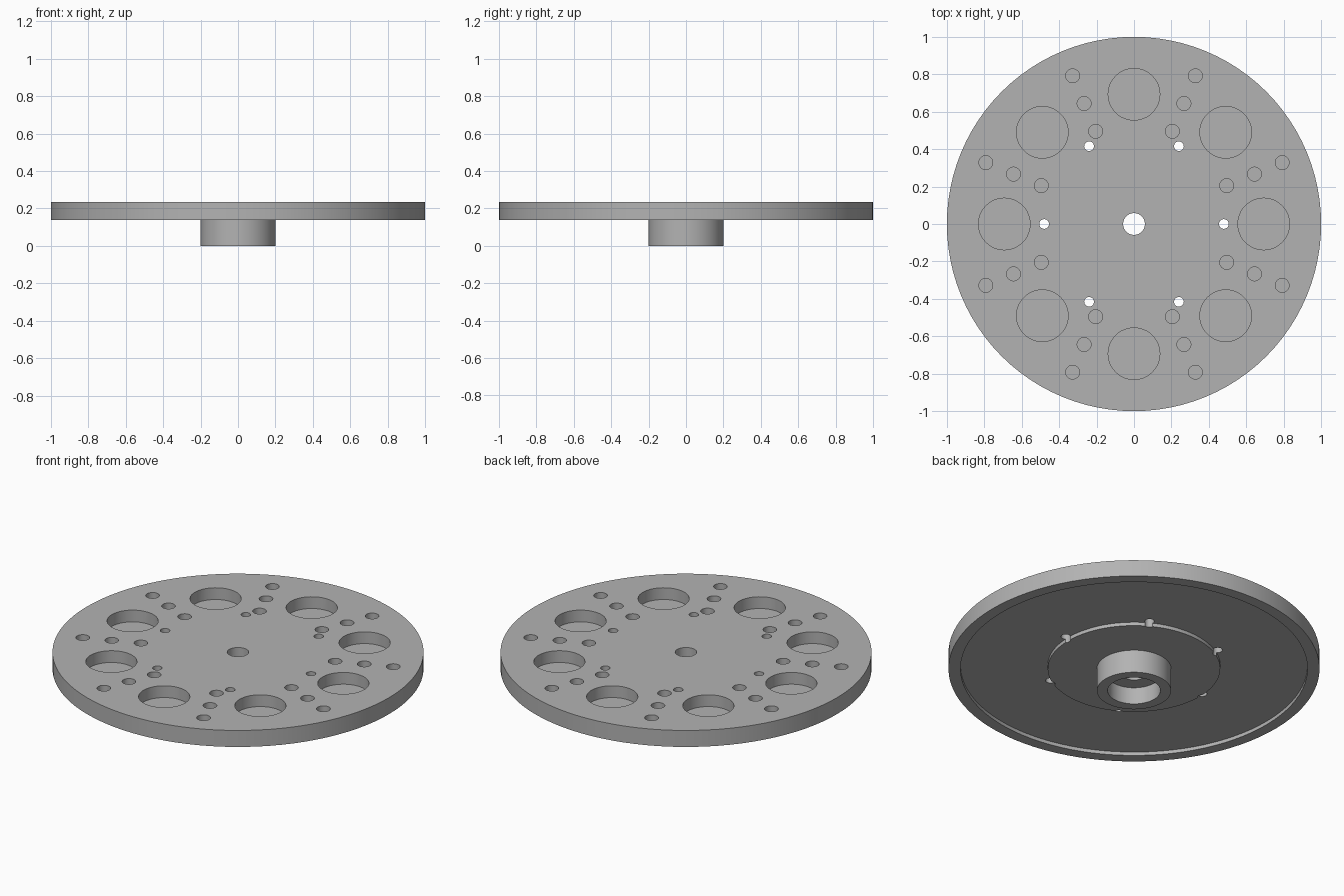
import bpy, bmesh, math
from mathutils import Matrix, Vector

cube = bpy.data.objects.get("Cube")
if cube:
    bpy.data.objects.remove(cube, do_unlink=True)

TOP, UNDER = 0.235, 0.137      # faces of the disc
GROOVE = UNDER + 0.021         # roof of the ring recess underneath
POCKET = TOP - 0.07            # floor of the blind pockets
BORE_STEP = 0.10               # roof of the hub's counterbore

grey = bpy.data.materials.new("satin_grey")
grey.use_nodes = True
colour = (0.45, 0.45, 0.45, 1)
grey.diffuse_color = colour
grey.node_tree.nodes["Principled BSDF"].inputs["Base Color"].default_value = colour


def make_object(name, bm):
    bmesh.ops.recalc_face_normals(bm, faces=bm.faces[:])
    mesh = bpy.data.meshes.new(name)
    bm.to_mesh(mesh)
    bm.free()
    ob = bpy.data.objects.new(name, mesh)
    bpy.context.collection.objects.link(ob)
    mesh.materials.append(grey)
    return ob


def lathe(name, profile, steps):
    """Revolve a closed (radius, z) profile around the z axis."""
    bm = bmesh.new()
    verts = [bm.verts.new((r, 0, z)) for r, z in profile]
    edges = [bm.edges.new((v, verts[i - 1])) for i, v in enumerate(verts)]
    bmesh.ops.spin(bm, geom=verts + edges, cent=(0, 0, 0), axis=(0, 0, 1),
                   angle=math.tau, steps=steps)
    bmesh.ops.remove_doubles(bm, verts=bm.verts[:], dist=1e-5)
    return make_object(name, bm)


def drill_ring(bm, count, start, ring, radius, floor, sides):
    """Add a circle of drill cylinders reaching from floor to above the disc."""
    height = TOP + 0.05 - floor
    for i in range(count):
        a = start + math.tau * i / count
        pos = Vector((ring * math.cos(a), ring * math.sin(a), floor + height / 2))
        bmesh.ops.create_cone(bm, cap_ends=True, segments=sides, radius1=radius,
                              radius2=radius, depth=height,
                              matrix=Matrix.Translation(pos))


# Disc with underside ring recess, hub, counterbore and central bore
disc = lathe("disc_with_hub", [
    (0.058, TOP), (1.0, TOP), (1.0, UNDER), (0.935, UNDER), (0.935, GROOVE),
    (0.465, GROOVE), (0.465, UNDER), (0.2, UNDER), (0.2, 0), (0.142, 0),
    (0.142, BORE_STEP), (0.058, BORE_STEP)], 96)

# Large pockets, spokes of small pockets, and through holes
bm = bmesh.new()
drill_ring(bm, 8, 0, 0.693, 0.138, POCKET, 48)
for ring in (0.536, 0.697, 0.857):
    drill_ring(bm, 8, math.pi / 8, ring, 0.037, POCKET, 32)
drill_ring(bm, 6, 0, 0.48, 0.026, 0.05, 24)
drills = make_object("drills", bm)
drills.hide_render = True

cut = disc.modifiers.new("holes", 'BOOLEAN')
cut.operation = 'DIFFERENCE'
cut.solver = 'EXACT'
cut.object = drills

bpy.ops.object.select_all(action='DESELECT')
disc.select_set(True)
bpy.context.view_layer.objects.active = disc
bpy.ops.object.modifier_apply(modifier=cut.name)
bpy.data.objects.remove(drills, do_unlink=True)
bpy.ops.object.shade_smooth_by_angle(angle=math.radians(30))
